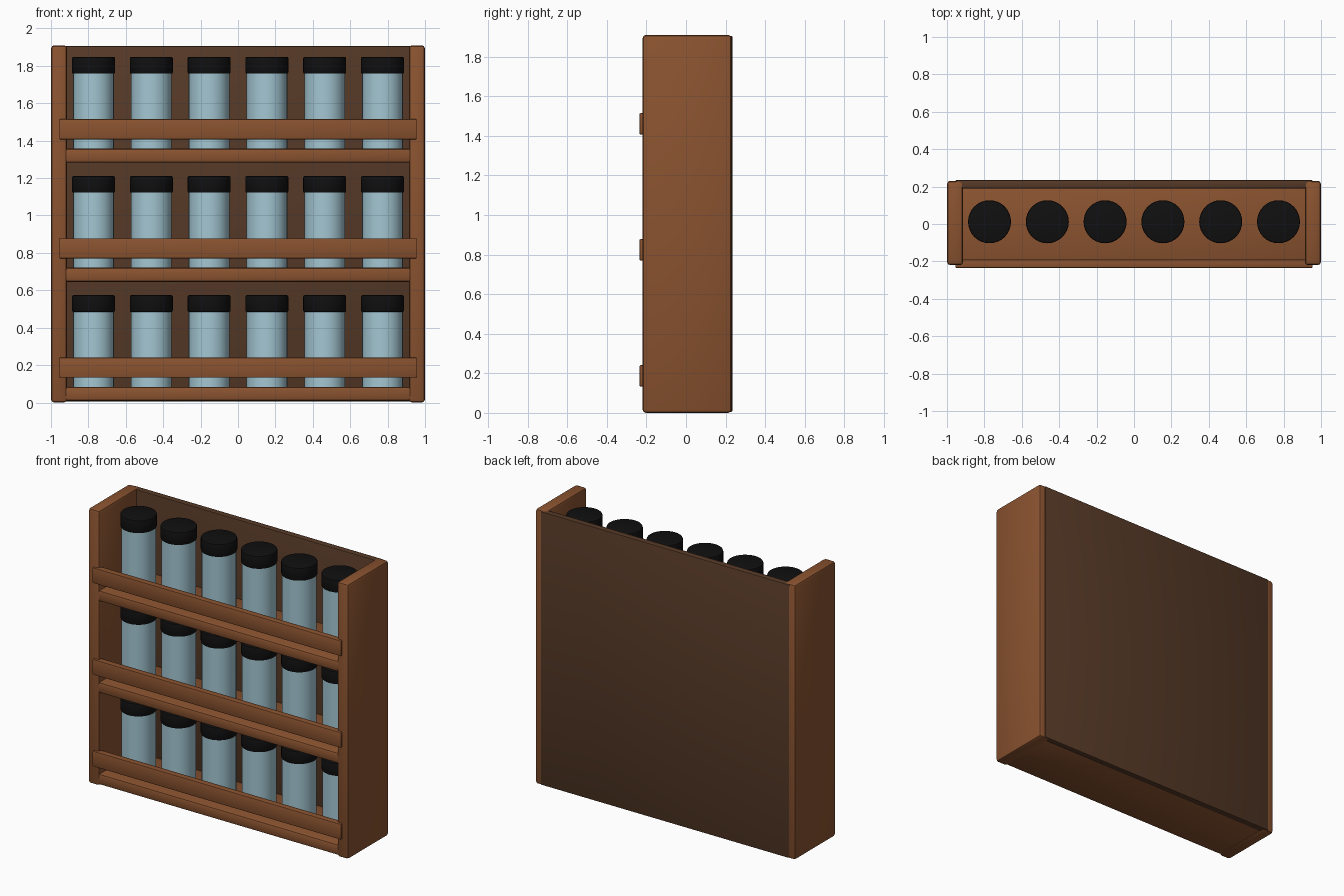
import bpy
import math

if "Cube" in bpy.data.objects:
    bpy.data.objects.remove(bpy.data.objects["Cube"])


def material(name, rgb):
    m = bpy.data.materials.new(name)
    m.diffuse_color = (*rgb, 1)
    m.use_nodes = True
    m.node_tree.nodes["Principled BSDF"].inputs["Base Color"].default_value = m.diffuse_color
    return m


WOOD = material("brown_wood", (0.255, 0.086, 0.029))
DARK = material("dark_wood", (0.092, 0.041, 0.020))
GLASS = material("pale_blue_glass", (0.37, 0.57, 0.65))
BLACK = material("black_cap", (0.005, 0.005, 0.005))


def finish(ob, name, mat, bevel):
    ob.name = name
    ob.data.materials.append(mat)
    if bevel:
        mod = ob.modifiers.new("soft_edges", 'BEVEL')
        mod.width = bevel
        mod.segments = 2
        mod.limit_method = 'ANGLE'
        mod.angle_limit = math.radians(40)
        bpy.ops.object.modifier_apply(modifier=mod.name)
    bpy.ops.object.shade_smooth_by_angle(angle=math.radians(30))


def board(name, lo, hi, mat, bevel):
    """Bevelled box between two corners."""
    centre = [(a + b) / 2 for a, b in zip(lo, hi)]
    bpy.ops.mesh.primitive_cube_add(size=1, location=centre)
    ob = bpy.context.object
    ob.scale = [b - a for a, b in zip(lo, hi)]
    bpy.ops.object.transform_apply(location=False, rotation=False, scale=True)
    finish(ob, name, mat, bevel)


def cylinder(name, x, y, z0, z1, r, mat, bevel):
    bpy.ops.mesh.primitive_cylinder_add(vertices=32, radius=r, depth=z1 - z0,
                                        location=(x, y, (z0 + z1) / 2))
    finish(bpy.context.object, name, mat, bevel)


# Frame: two sides and a dark back
for name, s in (("left_side", -1), ("right_side", 1)):
    xs = sorted((s * 1.0, s * 0.913))
    board(name, (xs[0], -0.22, 0), (xs[1], 0.231, 1.91), WOOD, 0.018)
board("back_panel", (-0.955, 0.19, 0.005), (0.955, 0.235, 1.905), DARK, 0.007)

# Three tiers: shelf, retaining rail and six jars
for i in range(3):
    z = 0.008 + i * 0.637
    n = i + 1
    board(f"shelf_{n}", (-0.928, -0.218, z), (0.928, 0.2, z + 0.076), WOOD, 0.015)
    board(f"rail_{n}", (-0.955, -0.235, z + 0.125), (0.955, -0.19, z + 0.233), WOOD, 0.006)
    for j in range(6):
        x = (j - 2.5) * 0.309
        cylinder(f"jar_{n}_{j + 1}", x, 0.012, z + 0.076, z + 0.49, 0.109, GLASS, 0)
        cylinder(f"jar_cap_{n}_{j + 1}", x, 0.012, z + 0.476, z + 0.566, 0.115, BLACK, 0.008)
